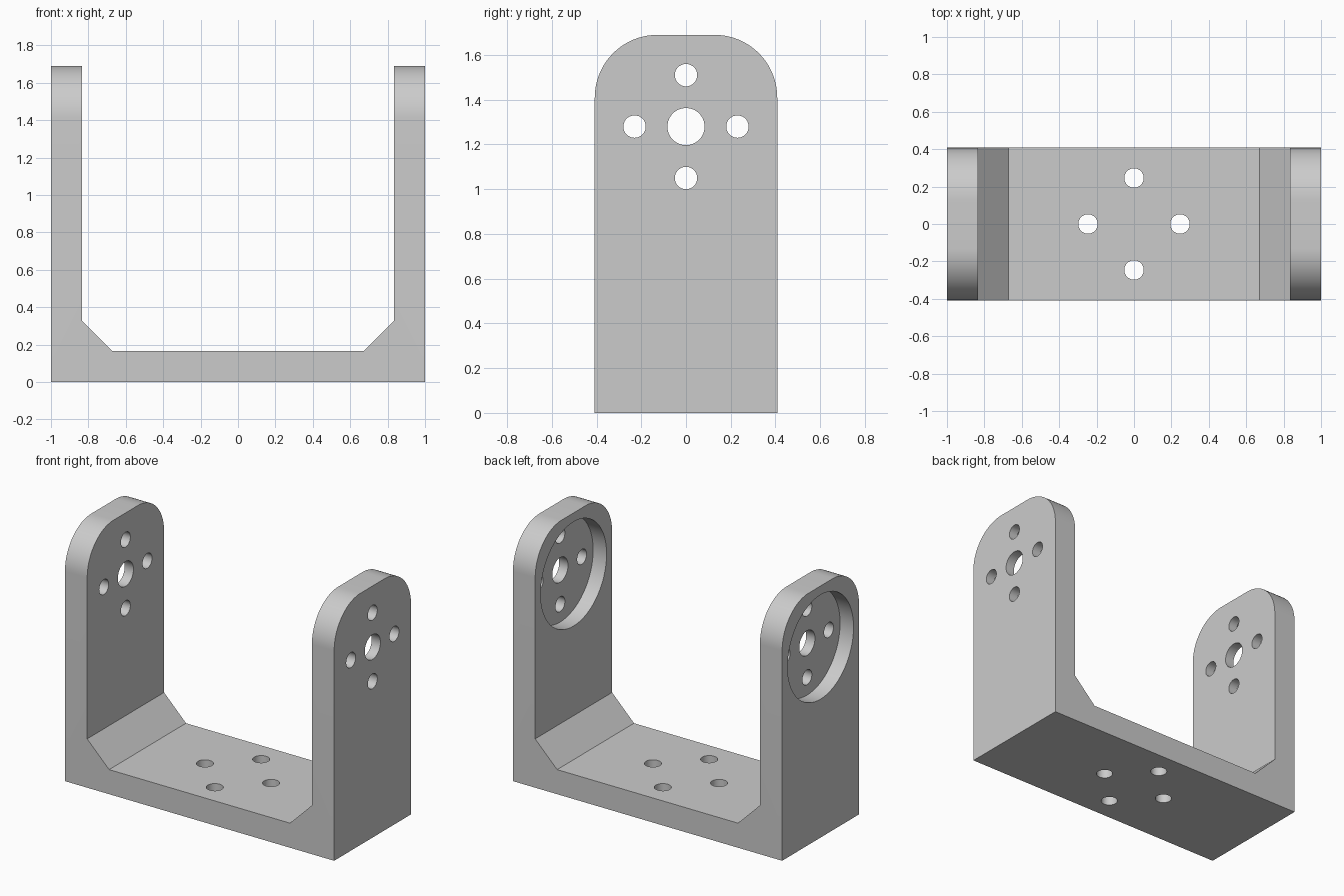
import bpy, bmesh, math
from mathutils import Matrix

cube = bpy.data.objects.get("Cube")
if cube:
    bpy.data.objects.remove(cube, do_unlink=True)

HALF, DEPTH, HEIGHT = 1.0, 0.408, 1.69   # half width, half depth, arm height
WALL, CHAMFER, CORNER = 0.165, 0.163, 0.28
PIVOT = 1.28                             # height of the arm hole pattern

grey = bpy.data.materials.new("grey metal")
grey.use_nodes = True
colour = (0.6, 0.6, 0.6, 1)
grey.diffuse_color = colour
grey.node_tree.nodes["Principled BSDF"].inputs["Base Color"].default_value = colour


def new_object(name, bm):
    bmesh.ops.recalc_face_normals(bm, faces=bm.faces)
    mesh = bpy.data.meshes.new(name)
    bm.to_mesh(mesh)
    bm.free()
    obj = bpy.data.objects.new(name, mesh)
    bpy.context.collection.objects.link(obj)
    return obj


# U-shaped profile, extruded front to back
inner = HALF - WALL
half_profile = [(HALF, 0), (HALF, HEIGHT), (inner, HEIGHT),
                (inner, WALL + CHAMFER), (inner - CHAMFER, WALL)]
profile = half_profile + [(-x, z) for x, z in reversed(half_profile)]
bm = bmesh.new()
face = bm.faces.new([bm.verts.new((x, -DEPTH, z)) for x, z in profile])
sides = bmesh.ops.extrude_face_region(bm, geom=[face])["geom"]
bmesh.ops.translate(bm, vec=(0, 2 * DEPTH, 0),
                    verts=[v for v in sides if isinstance(v, bmesh.types.BMVert)])

# Round the upper corners of both arms
corners = [e for e in bm.edges
           if all(v.co.z > HEIGHT - 0.01 for v in e.verts)
           and abs(e.verts[0].co.y - e.verts[1].co.y) < 0.01]
bmesh.ops.bevel(bm, geom=corners, offset=CORNER, segments=20, profile=0.5,
                affect='EDGES')
bracket = new_object("bracket", bm)
bracket.data.materials.append(grey)
bpy.context.view_layer.objects.active = bracket
bracket.select_set(True)


def cut(centre, radius, length, axis):
    """Subtract a cylinder from the bracket."""
    bm = bmesh.new()
    turn = Matrix.Rotation(math.pi / 2, 4, 'Y') if axis == 'X' else Matrix()
    bmesh.ops.create_cone(bm, cap_ends=True, segments=64, radius1=radius,
                          radius2=radius, depth=length,
                          matrix=Matrix.Translation(centre) @ turn)
    cutter = new_object("hole_cutter", bm)
    cutter.hide_render = True
    cutter.data.materials.append(grey)
    mod = bracket.modifiers.new("hole", 'BOOLEAN')
    mod.operation, mod.solver, mod.object = 'DIFFERENCE', 'EXACT', cutter
    bpy.ops.object.modifier_apply(modifier=mod.name)
    bpy.data.objects.remove(cutter, do_unlink=True)


# Round pocket on the same-facing side of each arm
pocket = 0.1
for face_x in (-HALF, inner):
    cut((face_x, 0, PIVOT), 0.35, 2 * pocket, 'X')

# Centre hole and four screw holes through both arms, four through the base
cut((0, 0, PIVOT), 0.083, 3, 'X')
for a, b in ((1, 0), (-1, 0), (0, 1), (0, -1)):
    cut((0, a * 0.23, PIVOT + b * 0.23), 0.05, 3, 'X')
    cut((a * 0.246, b * 0.246, WALL / 2), 0.052, 1, 'Z')

bpy.ops.object.shade_smooth_by_angle(angle=math.radians(30))
